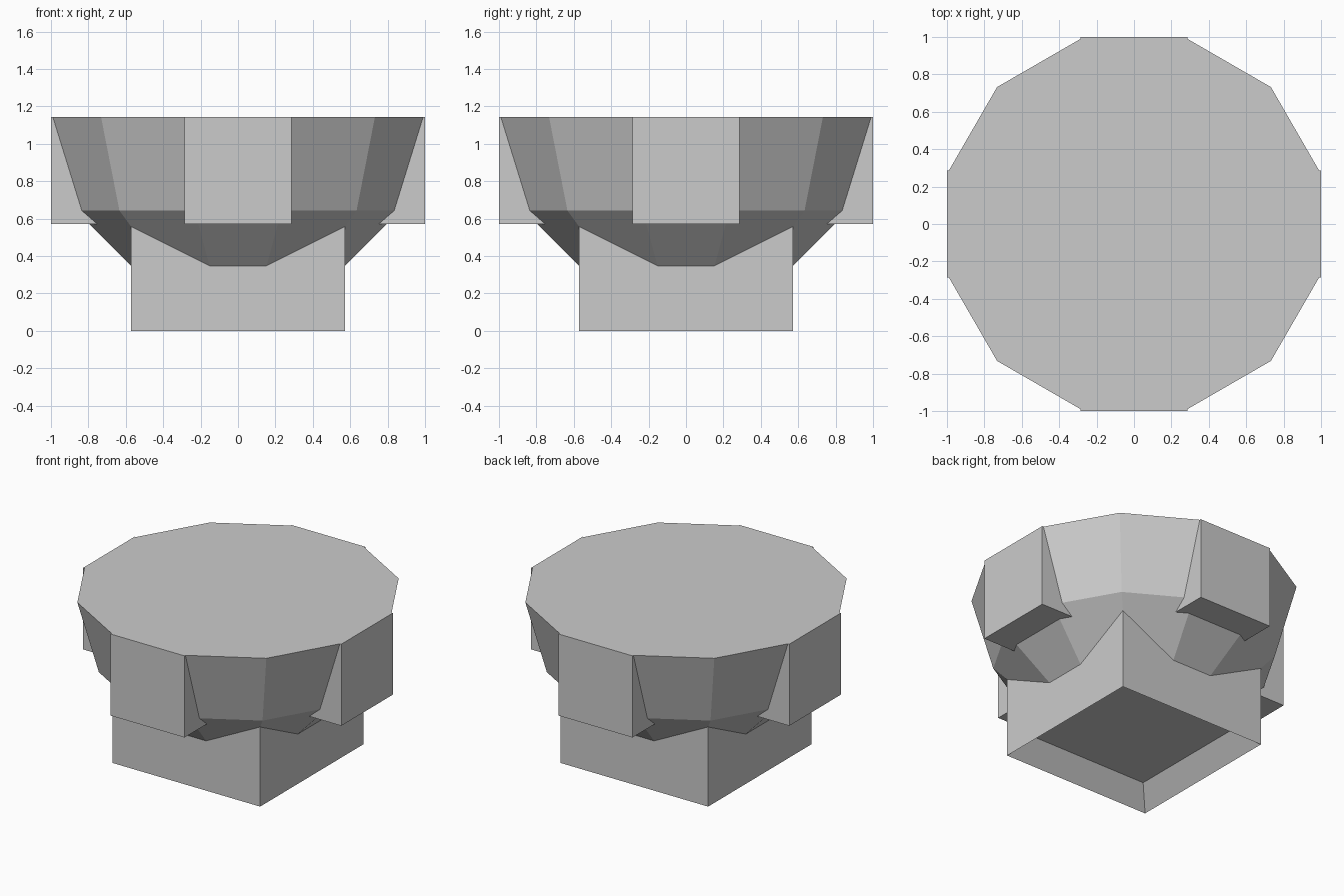
import bpy, bmesh
from math import cos, radians
from mathutils import Matrix, Vector

if "Cube" in bpy.data.objects:
    bpy.data.objects.remove(bpy.data.objects["Cube"])

U = 2 / 7            # base module: half the width of a rim block
TOP = 4 * U          # height of the flat top


def add_object(name, bm):
    bmesh.ops.recalc_face_normals(bm, faces=bm.faces)
    mesh = bpy.data.meshes.new(name)
    bm.to_mesh(mesh)
    bm.free()
    obj = bpy.data.objects.new(name, mesh)
    bpy.context.collection.objects.link(obj)
    return obj


def box(size, centre):
    bm = bmesh.new()
    bmesh.ops.create_cube(bm, size=1)
    bmesh.ops.scale(bm, vec=Vector(size), verts=bm.verts)
    bmesh.ops.translate(bm, vec=Vector(centre), verts=bm.verts)
    return bm


# Bowl: lower half of a 12-sided sphere with flats facing the axes
bm = bmesh.new()
bmesh.ops.create_uvsphere(bm, u_segments=12, v_segments=6, radius=1)
bmesh.ops.delete(bm, geom=[v for v in bm.verts if v.co.z > 0.01], context='VERTS')
wide = 1 / cos(radians(15))
bmesh.ops.scale(bm, vec=Vector((wide, wide, 1)), verts=bm.verts)
bmesh.ops.rotate(bm, matrix=Matrix.Rotation(radians(15), 3, 'Z'), verts=bm.verts)
bmesh.ops.holes_fill(bm, edges=[e for e in bm.edges if e.is_boundary], sides=0)
bmesh.ops.translate(bm, vec=Vector((0, 0, TOP)), verts=bm.verts)
add_object("bowl", bm)

# Square base with a shallow recess underneath
bm = box((4 * U, 4 * U, 2 * U), (0, 0, U))
bottom = min(bm.faces, key=lambda f: f.calc_center_median().z)
bmesh.ops.inset_region(bm, faces=[bottom], thickness=U / 2)
bmesh.ops.translate(bm, vec=Vector((0, 0, U / 2)), verts=bottom.verts)
add_object("base", bm)

# Four blocks on the rim
for i, side in enumerate(("right", "back", "left", "front")):
    bm = box((2 * U, 2 * U, 2 * U), (1 - U, 0, 3 * U))
    bmesh.ops.rotate(bm, matrix=Matrix.Rotation(radians(90 * i), 3, 'Z'), verts=bm.verts)
    add_object("rim_block_" + side, bm)
